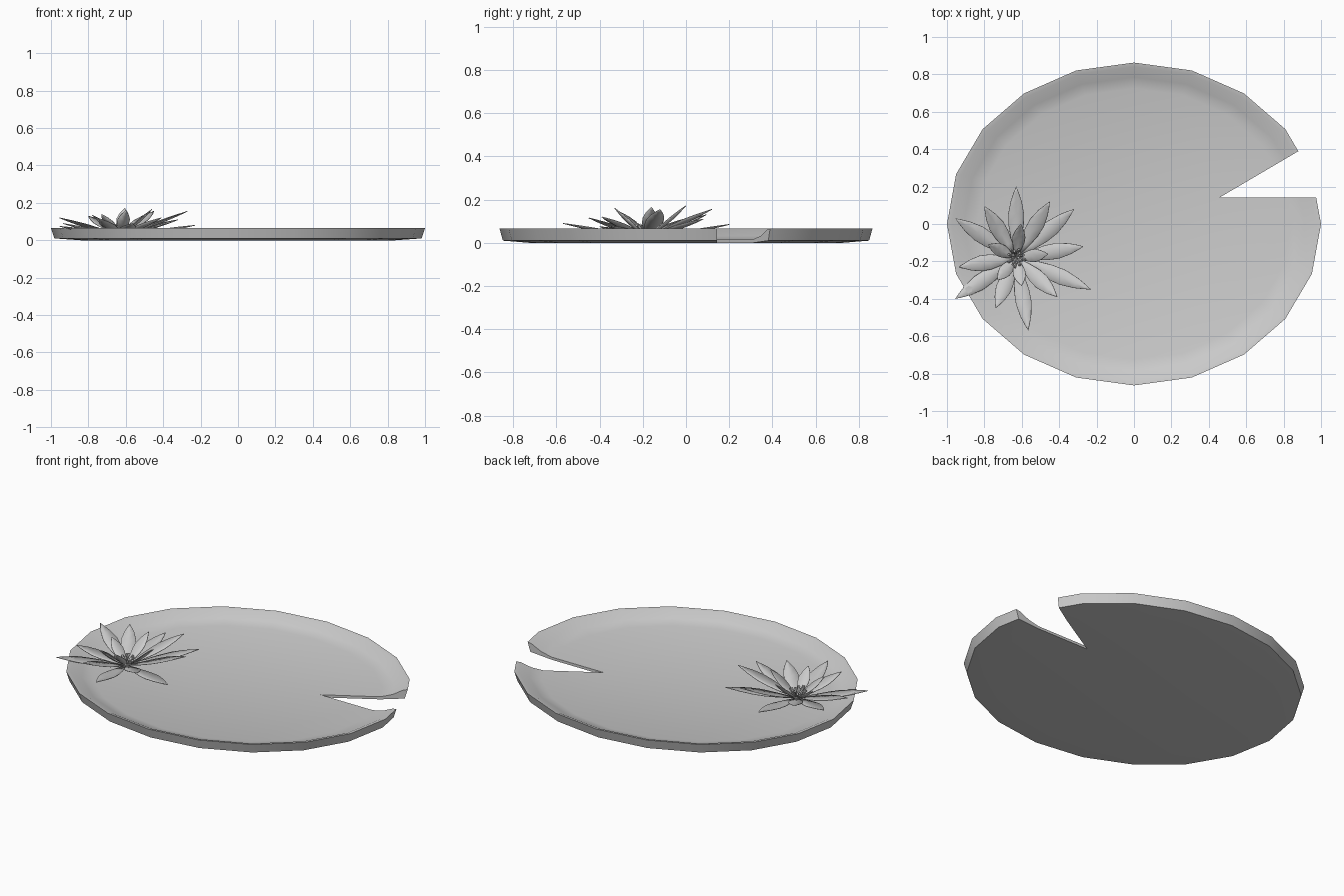
import bpy, bmesh, math, random
from mathutils import Vector

random.seed(4)
if "Cube" in bpy.data.objects:
    bpy.data.objects.remove(bpy.data.objects["Cube"])

grey = bpy.data.materials.new("plain grey")
grey.use_nodes = True
grey.diffuse_color = (0.6, 0.6, 0.6, 1)
grey.node_tree.nodes["Principled BSDF"].inputs["Base Color"].default_value = (0.6, 0.6, 0.6, 1)


def finish(name, bm, angle=None):
    """Turn a bmesh into a named object, smooth below the given angle."""
    mesh = bpy.data.meshes.new(name)
    bm.to_mesh(mesh)
    bm.free()
    mesh.materials.append(grey)
    obj = bpy.data.objects.new(name, mesh)
    bpy.context.collection.objects.link(obj)
    bpy.ops.object.select_all(action='DESELECT')
    obj.select_set(True)
    bpy.context.view_layer.objects.active = obj
    if angle:
        bpy.ops.object.shade_smooth_by_angle(angle=math.radians(angle))
    return obj


# Lily pad: shallow oval dish, underside to rim to floor
SIDES = 20
profile = [(0.84, 0.0), (0.982, 0.01), (1.0, 0.066), (0.975, 0.062), (0.91, 0.032), (0.84, 0.016)]
bm = bmesh.new()
rings = []
for r, z in profile:
    ring = []
    for i in range(SIDES):
        a = math.tau * i / SIDES
        ring.append(bm.verts.new((r * math.cos(a), r * 0.863 * math.sin(a), z)))
    rings.append(ring)
for low, high in zip(rings, rings[1:]):
    for i in range(SIDES):
        j = (i + 1) % SIDES
        bm.faces.new((low[i], low[j], high[j], high[i]))
bm.faces.new(rings[0][::-1])
bm.faces.new(rings[-1])
bmesh.ops.recalc_face_normals(bm, faces=bm.faces)
pad = finish("lily_pad", bm, 40)

# Wedge that cuts the notch
bm = bmesh.new()
base = [bm.verts.new((x, y, -0.2)) for x, y in ((0.46, 0.143), (1.29, 0.143), (1.29, 0.631))]
face = bm.faces.new(base)
top = bmesh.ops.extrude_face_region(bm, geom=[face])["geom"]
bmesh.ops.translate(bm, vec=(0, 0, 0.5), verts=[v for v in top if isinstance(v, bmesh.types.BMVert)])
bmesh.ops.recalc_face_normals(bm, faces=bm.faces)
wedge = finish("notch_cutter", bm)
wedge.hide_render = True

cut = pad.modifiers.new("notch", 'BOOLEAN')
cut.operation = 'DIFFERENCE'
cut.solver = 'EXACT'
cut.object = wedge
bpy.context.view_layer.objects.active = pad
bpy.ops.object.modifier_apply(modifier=cut.name)
bpy.data.objects.remove(wedge)
pad.select_set(True)
bpy.context.view_layer.objects.active = pad
bpy.ops.object.shade_smooth_by_angle(angle=math.radians(40))

# Flower petals: pointed, slightly cupped leaves from the centre to each tip
CENTRE = Vector((-0.63, -0.18, 0.028))
outer_tips = [
    (-0.63, 0.20, 0.085), (-0.45, 0.12, 0.155), (-0.32, 0.08, 0.11), (-0.27, -0.12, 0.155),
    (-0.23, -0.35, 0.08), (-0.41, -0.39, 0.12), (-0.565, -0.57, 0.09), (-0.74, -0.45, 0.115),
    (-0.955, -0.40, 0.075), (-0.935, -0.23, 0.09), (-0.955, 0.03, 0.12), (-0.80, 0.095, 0.13)]
inner_tips = [
    (-0.605, 0.0, 0.172), (-0.78, -0.11, 0.135), (-0.46, -0.16, 0.165),
    (-0.60, -0.33, 0.16), (-0.73, -0.30, 0.14)]
# Share of length, share of half width
outline = [(0.06, 0.2), (0.25, 0.62), (0.45, 0.95), (0.62, 1.0), (0.8, 0.68), (0.92, 0.3)]


def petal(bm, tip, half_width):
    along = Vector(tip) - CENTRE
    side = along.cross(Vector((0, 0, 1))).normalized()
    up = side.cross(along).normalized()
    rows = []
    for t, w in outline:
        mid = CENTRE + along * t - up * 0.012 * math.sin(math.pi * t)
        edge = side * half_width * w
        lift = up * 0.012 * w
        rows.append([bm.verts.new(p) for p in (mid - edge + lift, mid, mid + edge + lift)])
    for a, b in zip(rows, rows[1:]):
        for k in range(2):
            bm.faces.new((a[k], a[k + 1], b[k + 1], b[k]))
    end = bm.verts.new(tip)
    for k in range(2):
        bm.faces.new((rows[-1][k], rows[-1][k + 1], end))


for name, tips, half_width in (("outer_petals", outer_tips, 0.042), ("inner_petals", inner_tips, 0.034)):
    bm = bmesh.new()
    for tip in tips:
        petal(bm, tip, half_width)
    petals = finish(name, bm, 60)
    shell = petals.modifiers.new("thickness", 'SOLIDIFY')
    shell.thickness = 0.003
    shell.offset = 0

# Stamens: a tight cluster of thin leaning spikes
bm = bmesh.new()
for i in range(16):
    a = i * 2.4
    reach = 0.012 + 0.042 * math.sqrt(i / 16)
    lean = Vector((math.cos(a) * reach, math.sin(a) * reach, random.uniform(0.045, 0.06)))
    spike = bmesh.ops.create_cone(bm, segments=5, radius1=0.005, radius2=0.007, depth=lean.length, cap_ends=True)
    turn = lean.to_track_quat('Z', 'Y').to_matrix()
    bmesh.ops.rotate(bm, verts=spike["verts"], matrix=turn)
    bmesh.ops.translate(bm, verts=spike["verts"], vec=CENTRE + lean * 0.5)
finish("stamens", bm, 40)

# Short stalk joining the flower to the pad
bm = bmesh.new()
bmesh.ops.create_cone(bm, segments=8, radius1=0.012, radius2=0.03, depth=0.04, cap_ends=True)
bmesh.ops.translate(bm, verts=bm.verts, vec=(CENTRE.x, CENTRE.y, 0.021))
finish("flower_base", bm, 40)
